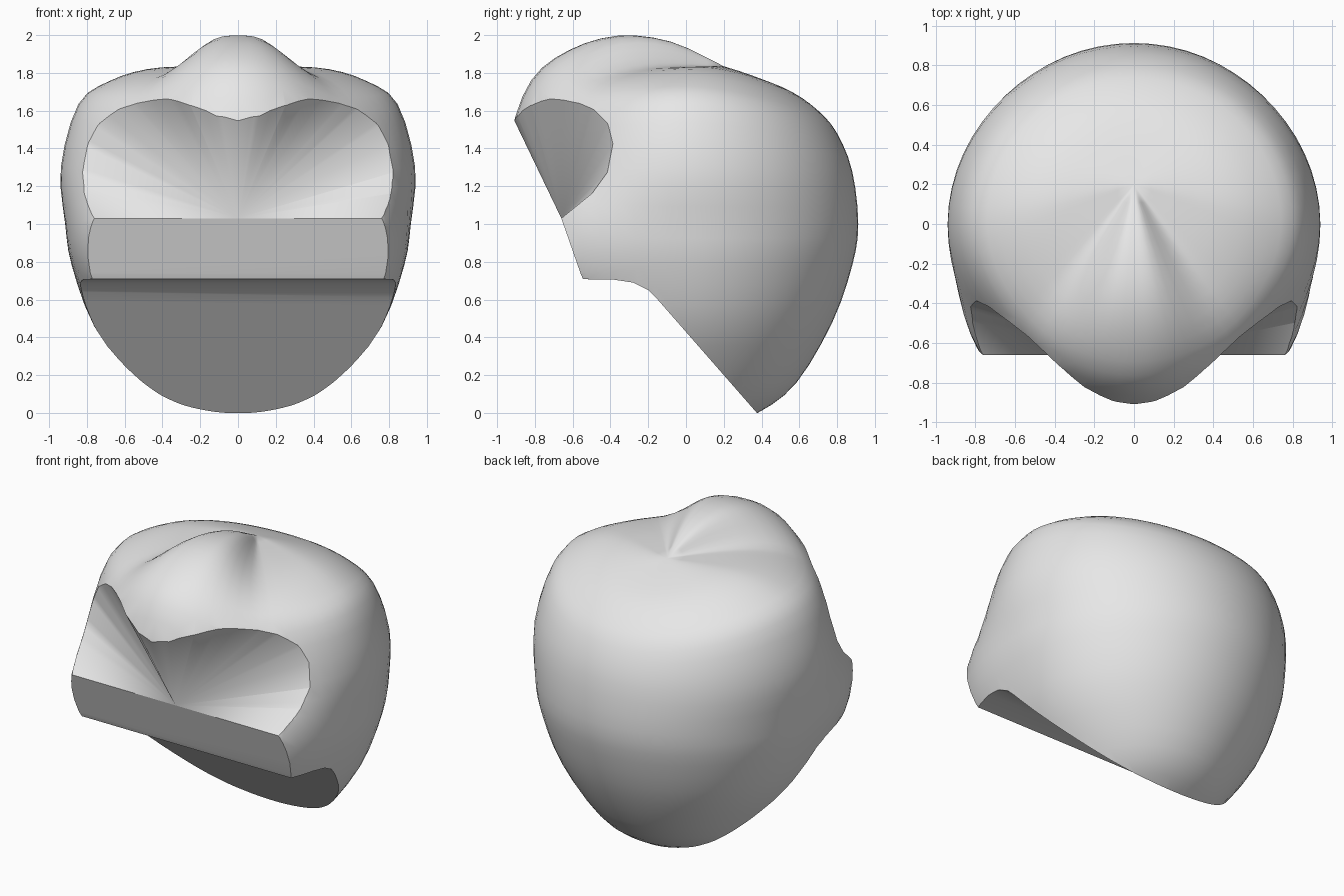
import bpy, bmesh, math
from mathutils import Vector

if "Cube" in bpy.data.objects:
    bpy.data.objects.remove(bpy.data.objects["Cube"])

# Profiles from crown to base: (distance from the centre line, height)
BASE = [(.545, .16), (.38, 0), (.12, -.1)]
FRONT = [(0, 1.835), (.21, 1.965), (.43, 1.997), (.65, 1.92), (.82, 1.76),
         (.93, 1.45), (.95, 1.0), (.90, .76), (.77, .46)] + BASE
CORNER = [(0, 1.835), (.26, 1.835), (.48, 1.81), (.675, 1.74), (.80, 1.605),
          (.91, 1.29), (1.015, 1.02), (.98, .73), (.79, .46)] + BASE
SIDE = [(0, 1.835), (.25, 1.835), (.48, 1.82), (.68, 1.757), (.845, 1.635),
        (.938, 1.3), (.915, 1.0), (.88, .78), (.762, .46)] + BASE
BACK = [(0, 1.835), (.25, 1.775), (.49, 1.70), (.67, 1.60), (.80, 1.48),
        (.88, 1.28), (.912, 1.0), (.88, .78), (.775, .48), (.585, .16), (.38, 0), (.12, -.1)]
CENTRE_Y = [.2, .13, .07, .03] + [0] * 8
# Easing power per row between neighbouring profiles
FRONT_EASE = [1, 2, 1.8, 1.4] + [1] * 8
SIDE_EASE = [1] * 6 + [.6, .6] + [1] * 4
BACK_EASE = [.8] * 12
KEYS = [(0, FRONT, FRONT_EASE), (48, CORNER, SIDE_EASE), (90, SIDE, BACK_EASE),
        (180, BACK, BACK_EASE)]
SEGMENTS, STEPS = 64, 3


def profile_at(angle):
    """Blend the neighbouring key profiles; gives (radius, z, centre y) rows."""
    for (a0, p0, ease), (a1, p1, _) in zip(KEYS, KEYS[1:]):
        if angle <= a1 + 1e-6:
            t = max(0, .5 - .5 * math.cos(math.pi * (angle - a0) / (a1 - a0)))
            return [Vector((p[0] + (q[0] - p[0]) * t ** e, p[1] + (q[1] - p[1]) * t ** e, c))
                    for p, q, c, e in zip(p0, p1, CENTRE_Y, ease)]


def smooth_rows(rows):
    """Catmull-Rom curve through the rows."""
    out = []
    for i in range(len(rows) - 1):
        b, c = rows[i], rows[i + 1]
        a = rows[i - 1] if i else b * 2 - c
        d = rows[i + 2] if i + 2 < len(rows) else c * 2 - b
        for k in range(STEPS):
            t = k / STEPS
            out.append(.5 * (2 * b + (c - a) * t + (2 * a - 5 * b + 4 * c - d) * t * t
                             + (3 * b - a - 3 * c + d) * t ** 3))
    return out + [rows[-1]]


def make_object(name, bm):
    bmesh.ops.recalc_face_normals(bm, faces=bm.faces)
    mesh = bpy.data.meshes.new(name)
    bm.to_mesh(mesh)
    bm.free()
    ob = bpy.data.objects.new(name, mesh)
    bpy.context.collection.objects.link(ob)
    return ob


# Rounded shell lofted around the crown
bm = bmesh.new()
columns = []
crown = bm.verts.new((0, .2, 1.835))
for s in range(SEGMENTS):
    phi = 2 * math.pi * s / SEGMENTS
    deg = math.degrees(phi)
    rows = smooth_rows(profile_at(min(deg, 360 - deg)))[1:]
    columns.append([bm.verts.new((r * math.sin(phi), cy - r * math.cos(phi), z))
                    for r, z, cy in rows])
for s in range(SEGMENTS):
    a, b = columns[s], columns[(s + 1) % SEGMENTS]
    bm.faces.new((crown, a[0], b[0]))
    for i in range(len(a) - 1):
        bm.faces.new((a[i], a[i + 1], b[i + 1], b[i]))
bm.faces.new([c[-1] for c in columns])
shell = make_object("hair_shell", bm)

# Cutter for the face hollow: a fan from one point out through the rim
RIM = [(0, -.91, 1.55), (.11, -.885, 1.56), (.24, -.81, 1.595), (.34, -.725, 1.625),
       (.44, -.645, 1.64), (.53, -.565, 1.63), (.62, -.495, 1.60), (.72, -.42, 1.525),
       (.785, -.39, 1.42), (.81, -.42, 1.27), (.795, -.50, 1.16), (.76, -.66, 1.03)]
rim = [(-x, y, z) for x, y, z in RIM[:0:-1]] + RIM
bm = bmesh.new()
hub = Vector((0, -.66, 1.03))
apex, front = bm.verts.new(hub), bm.verts.new((0, -2.5, .6))
ring = [bm.verts.new(hub + (Vector(p) - hub) * 1.5) for p in rim]
for p, q in zip(ring, ring[1:]):
    bm.faces.new((apex, p, q))
    bm.faces.new((front, q, p))
bm.faces.new((apex, front, ring[0]))
bm.faces.new((apex, ring[-1], front))
face_cutter = make_object("face_cutter", bm)

# Cutter for the front band and the sloping underside
OUTLINE = [(-.66, 1.03), (-.557, .735), (-.545, .708), (-.38, .705), (-.28, .69),
           (-.2, .65), (-.15, .60), (.375, 0), (.6, -.25), (.6, -1), (-2.5, -1), (-2.5, 1.03)]
bm = bmesh.new()
left = [bm.verts.new((-1.5, y, z)) for y, z in OUTLINE]
right = [bm.verts.new((1.5, y, z)) for y, z in OUTLINE]
bm.faces.new(left)
bm.faces.new(right)
for i in range(len(left)):
    j = (i + 1) % len(left)
    bm.faces.new((left[i], left[j], right[j], right[i]))
under_cutter = make_object("underside_cutter", bm)

# Carve the shell
bpy.context.view_layer.objects.active = shell
shell.select_set(True)
for cutter in (face_cutter, under_cutter):
    cutter.hide_render = True
    mod = shell.modifiers.new("carve", 'BOOLEAN')
    mod.operation = 'DIFFERENCE'
    mod.solver = 'EXACT'
    mod.object = cutter
    bpy.ops.object.modifier_apply(modifier=mod.name)
    bpy.data.objects.remove(cutter)

# Plain grey, smooth with sharp rim edges
grey = bpy.data.materials.new("light_grey")
grey.diffuse_color = (.8, .8, .8, 1)
grey.use_nodes = True
grey.node_tree.nodes["Principled BSDF"].inputs["Base Color"].default_value = grey.diffuse_color
shell.data.materials.clear()
shell.data.materials.append(grey)
bpy.ops.object.shade_smooth_by_angle(angle=math.radians(35))
